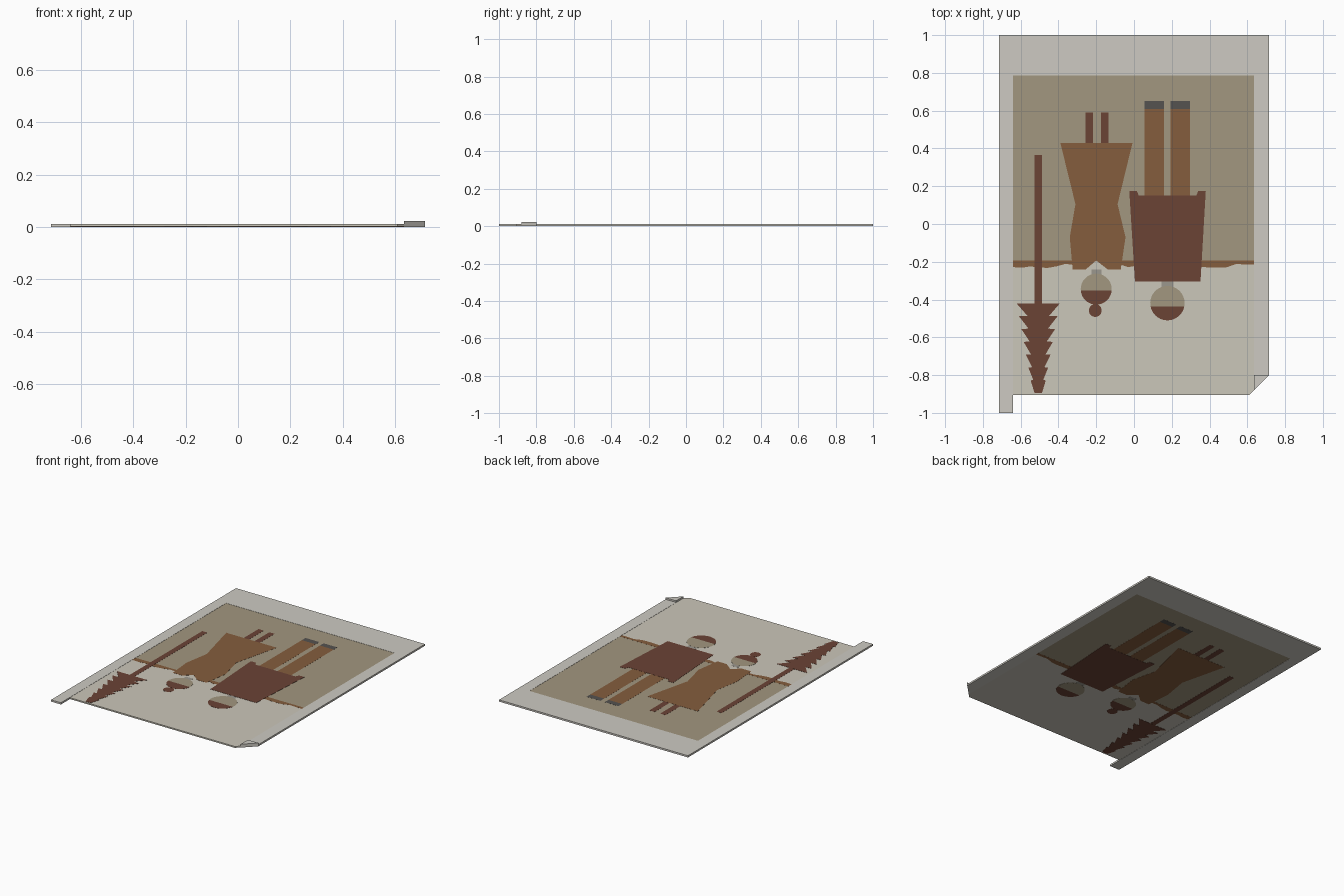
import bpy, bmesh, math, random

if "Cube" in bpy.data.objects:
    bpy.data.objects.remove(bpy.data.objects["Cube"])
random.seed(4)

mats = {}
PALETTE = {
    "paper": (0.61, 0.59, 0.54),
    "sky": (0.60, 0.57, 0.49),
    "ground": (0.36, 0.31, 0.215),
    "brown": (0.235, 0.11, 0.048),
    "dark_brown": (0.147, 0.056, 0.036),
    "grey": (0.33, 0.31, 0.27),
    "charcoal": (0.09, 0.085, 0.08),
}
for key, rgb in PALETTE.items():
    mats[key] = bpy.data.materials.new(key)
    mats[key].diffuse_color = (*rgb, 1)


def slab(name, pts, color, z0, z1):
    """Extrude a flat outline between two heights."""
    bm = bmesh.new()
    face = bm.faces.new([bm.verts.new((x, y, z0)) for x, y in pts])
    ext = bmesh.ops.extrude_face_region(bm, geom=[face])
    for v in ext["geom"]:
        if isinstance(v, bmesh.types.BMVert):
            v.co.z = z1
    bmesh.ops.recalc_face_normals(bm, faces=bm.faces)
    bmesh.ops.triangulate(bm, faces=[f for f in bm.faces if len(f.verts) > 4])
    me = bpy.data.meshes.new(name)
    bm.to_mesh(me)
    bm.free()
    me.materials.append(mats[color])
    ob = bpy.data.objects.new(name, me)
    bpy.context.collection.objects.link(ob)
    return ob


def inlay(name, pts, color, layer):
    """Picture piece showing on both faces; higher layers sit a hair proud."""
    d = 0.0012 - 0.0004 * layer
    return slab(name, pts, color, d, 0.012 - d)


def rect(x0, x1, y0, y1):
    return [(x0, y0), (x1, y0), (x1, y1), (x0, y1)]


def arc(cx, cy, r, a0=0, a1=360, n=32):
    steps = n if a1 - a0 == 360 else n + 1
    return [(cx + r * math.cos(math.radians(a0 + (a1 - a0) * i / n)),
             cy + r * math.sin(math.radians(a0 + (a1 - a0) * i / n)))
            for i in range(steps)]


# paper border with torn front strip, and folded corner
slab("paper_border", [(-.715, -1), (-.64, -1), (-.64, .785), (.635, .785), (.635, -.88),
                      (.715, -.8), (.715, 1), (-.715, 1)], "paper", 0, 0.012)
slab("folded_corner", [(.635, -.8), (.715, -.8), (.635, -.88)], "paper", 0.011, 0.023)

# background of the picture
inlay("sky", [(-.64, -.905), (.61, -.905), (.635, -.88), (.635, -.195), (-.64, -.195)], "sky", 0)
inlay("ground", rect(-.64, .635, -.195, .785), "ground", 0)

# ragged tree line on the horizon
for i, (a, b) in enumerate([(-.64, -.32), (-.07, .01), (.35, .635)]):
    n = max(2, round((b - a) / .045))
    edge = [(a + (b - a) * k / n, -.222 + random.uniform(-.012, .012)) for k in range(n + 1)]
    inlay(f"horizon_{i}", edge + [(b, -.193), (a, -.193)], "brown", 1)

# conifer: trunk and saw-tooth tiers
TX = -.507
inlay("tree_trunk", rect(TX - .019, TX + .019, -.43, .365), "dark_brown", 2)
side = []
for i in range(7):
    y, w = -.42 - .068 * i, .115 - .0125 * i
    side += [(w, y), (w * .5, y - .066)]
side.append((.01, -.895))
inlay("tree_branches", [(TX + w, y) for w, y in side] +
      [(TX - w, y) for w, y in reversed(side)], "dark_brown", 3)


def head(name, cx, cy, r, hairline, neck):
    """Face segment, hair segment and neck."""
    a = math.degrees(math.asin((hairline - cy) / r))
    inlay(name + "_face", arc(cx, cy, r, a, 180 - a), "ground", 2)
    inlay(name + "_hair", arc(cx, cy, r, 180 - a, 360 + a), "dark_brown", 2)
    inlay(name + "_neck", rect(*neck), "grey", 1)


# woman: dress, legs, head with bun
inlay("woman_dress", [(-.39, .43), (-.31, .105), (-.34, -.07), (-.325, -.24), (-.255, -.24),
                      (-.2, -.193), (-.14, -.24), (-.07, -.24), (-.045, -.07), (-.087, .105),
                      (-.008, .43)], "brown", 2)
for i, x in enumerate((-.238, -.156)):
    inlay(f"woman_leg_{i}", rect(x - .02, x + .02, .42, .59), "dark_brown", 1)
head("woman", -.2, -.345, .082, -.352, (-.225, -.172, -.28, -.24))
inlay("woman_bun", arc(-.205, -.458, .034, n=24), "dark_brown", 1)

# man: coat, trousers, shoes, head
inlay("man_coat", [(-.025, .175), (.015, .175), (.025, .15), (.33, .15), (.34, .175),
                   (.38, .175), (.352, -.305), (.005, -.305)], "dark_brown", 3)
for i, x in enumerate((.108, .245)):
    inlay(f"man_trouser_{i}", rect(x - .052, x + .052, .14, .61), "brown", 1)
    inlay(f"man_shoe_{i}", rect(x - .052, x + .052, .61, .65), "charcoal", 1)
head("man", .177, -.419, .091, -.437, (.145, .21, -.345, -.3))

for m in bpy.data.materials:
    if m.users and not m.is_grease_pencil:
        m.use_nodes = True
        m.node_tree.nodes["Principled BSDF"].inputs["Base Color"].default_value = m.diffuse_color
